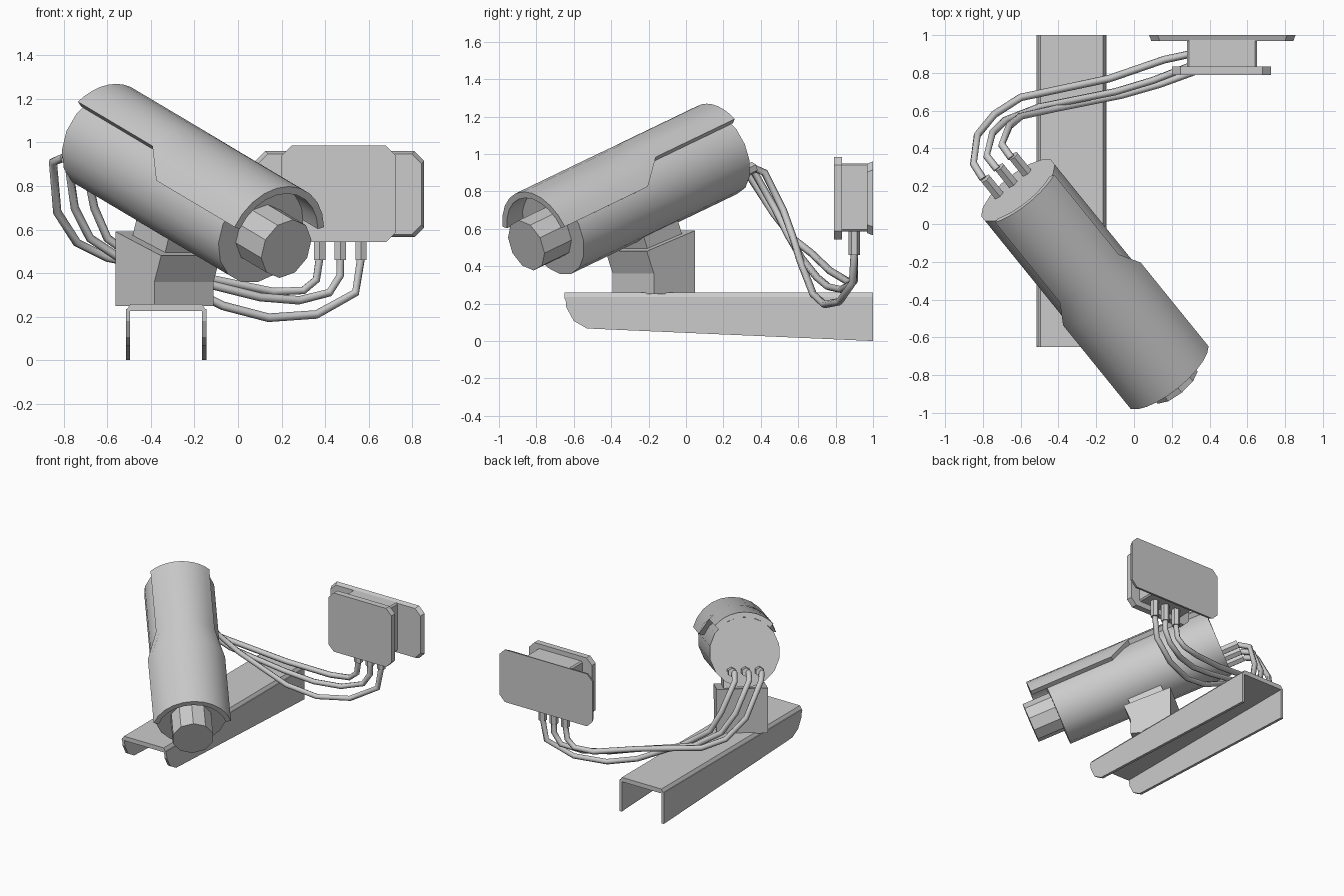
import bpy, bmesh
from math import radians, sin, cos, pi
from mathutils import Matrix, Vector

if "Cube" in bpy.data.objects:
    bpy.data.objects.remove(bpy.data.objects["Cube"])

# camera frame: local x sideways, -y forward along the lens, z up
CAM = (Matrix.Translation((-0.116, -0.437, 0.712))
       @ Matrix.Rotation(radians(39), 4, 'Z') @ Matrix.Rotation(radians(20.5), 4, 'X'))
YAW = Matrix.Rotation(radians(39), 4, 'Z')
I = Matrix.Identity(4)


def loft(name, rings, mat=I, smooth=True):
    """Skin a stack of equal-length closed rings and cap both ends."""
    bm = bmesh.new()
    vs = [[bm.verts.new(mat @ Vector(p)) for p in r] for r in rings]
    n = len(vs[0])
    for a, b in zip(vs, vs[1:]):
        for i in range(n):
            j = (i + 1) % n
            bm.faces.new((a[i], a[j], b[j], b[i]))
    bm.faces.new(vs[0])
    bm.faces.new(vs[-1])
    bmesh.ops.recalc_face_normals(bm, faces=bm.faces)
    me = bpy.data.meshes.new(name)
    bm.to_mesh(me)
    bm.free()
    ob = bpy.data.objects.new(name, me)
    bpy.context.collection.objects.link(ob)
    if smooth:
        bpy.ops.object.select_all(action='DESELECT')
        ob.select_set(True)
        bpy.context.view_layer.objects.active = ob
        bpy.ops.object.shade_smooth_by_angle(angle=radians(35))
    return ob


def disc(r, n, y, x=0, z=0):
    return [(x + r * cos(2 * pi * (i + .5) / n), y, z + r * sin(2 * pi * (i + .5) / n))
            for i in range(n)]


def plate(name, x0, x1, z0, z1, y0, y1, c, taper=0.0):
    """Upright plate with clipped corners, front edge drawn in by taper."""
    def ring(y, t):
        a, b, d, e = x0 + t, x1 - t, z0 + t, z1 - t
        return [(a + c, y, d), (b - c, y, d), (b, y, d + c), (b, y, e - c),
                (b - c, y, e), (a + c, y, e), (a, y, e - c), (a, y, d + c)]
    return loft(name, [ring(y0, taper), ring(y1, 0)], smooth=False)


# camera body and lens
loft("camera_body", [disc(.242, 16, .845), disc(.242, 16, -.375)], CAM)
loft("lens_barrel", [disc(.143, 10, -.3), disc(.143, 10, -.573)], CAM)


# sun shroud: an arched shell, short skirt at the rear and deeper at the front
def arch(y, low, n=10, ro=.275, ri=.24):
    ang = [radians(low + (180 - 2 * low) * i / n) for i in range(n + 1)]
    return ([(ro * cos(t), y, ro * sin(t)) for t in ang]
            + [(ri * cos(t), y, ri * sin(t)) for t in reversed(ang)])


loft("sun_shroud", [arch(.855, 43), arch(.275, 43), arch(.12, 16), arch(-.49, 16)], CAM)

# mounting neck and block
loft("mount_neck", [[(x, y, z) for x, y in ((-.12, .11), (.12, .11), (.12, .36), (-.12, .36))]
                    for z in (-.33, -.12)], CAM, False)
side = [(-.22, .25), (.063, .25), (.063, .36), (.112, .48), (-.22, .59)]
loft("mount_block", [[(x, -h, z) for h, z in side] for x in (-.545, -.195)], YAW, False)

# wall arm: folded channel with tapering walls
wall = [(-.645, .235), (-.64, .18), (-.6, .107), (-.53, .067), (1, 0), (1, .235)]
for label, x in (("left", -.515), ("right", -.165)):
    loft("arm_wall_" + label, [[(k, y, z) for y, z in wall] for k in (x, x + .02)], smooth=False)
web = [(-.515, .225), (-.495, .258), (-.165, .258), (-.145, .225)]
loft("arm_web", [[(x, y, z) for x, z in web] for y in (-.65, 1)], smooth=False)

# junction box
plate("junction_back_plate", .08, .855, .565, .96, .968, 1, .045, .012)
plate("junction_box", .28, .65, .585, .95, .82, .975, .01)
plate("junction_cover", .2, .725, .543, .985, .79, .835, .045)

# glands and cables
paths = [
    [(-.80, .24, .93), (-.85, .32, .91), (-.83, .47, .68), (-.74, .58, .54), (-.6, .67, .47),
     (-.13, .77, .375), (.16, .87, .315), (.3, .9, .32), (.36, .9, .37), (.375, .9, .47)],
    [(-.725, .29, .93), (-.78, .36, .91), (-.75, .48, .7), (-.68, .55, .56), (-.5, .62, .44),
     (-.1, .7, .34), (.1, .76, .29), (.28, .83, .275), (.42, .89, .31), (.47, .9, .39), (.47, .9, .47)],
    [(-.65, .35, .93), (-.7, .42, .9), (-.66, .52, .7), (-.6, .57, .56), (-.42, .61, .43),
     (-.07, .68, .25), (.14, .74, .195), (.36, .82, .21), (.54, .89, .31), (.565, .9, .47)]]
TURN = Matrix.Rotation(radians(90), 4, 'X')
for k, pts in enumerate(paths):
    loft(f"camera_gland_{k + 1}",
         [disc(.032, 6, y, .095 * (k - 1), -.13) for y in (.82, .965)], CAM)
    loft(f"junction_gland_{k + 1}", [disc(.03, 6, y) for y in (0, .14)],
         Matrix.Translation((pts[-1][0], .9, .46)) @ TURN)
    cu = bpy.data.curves.new(f"cable_{k + 1}", 'CURVE')
    cu.dimensions = '3D'
    cu.bevel_depth = .02
    cu.bevel_resolution = 1
    cu.use_fill_caps = True
    sp = cu.splines.new('POLY')
    sp.points.add(len(pts) - 1)
    for p, co in zip(sp.points, pts):
        p.co = (*co, 1)
    sp.use_smooth = True
    bpy.context.collection.objects.link(bpy.data.objects.new(cu.name, cu))
